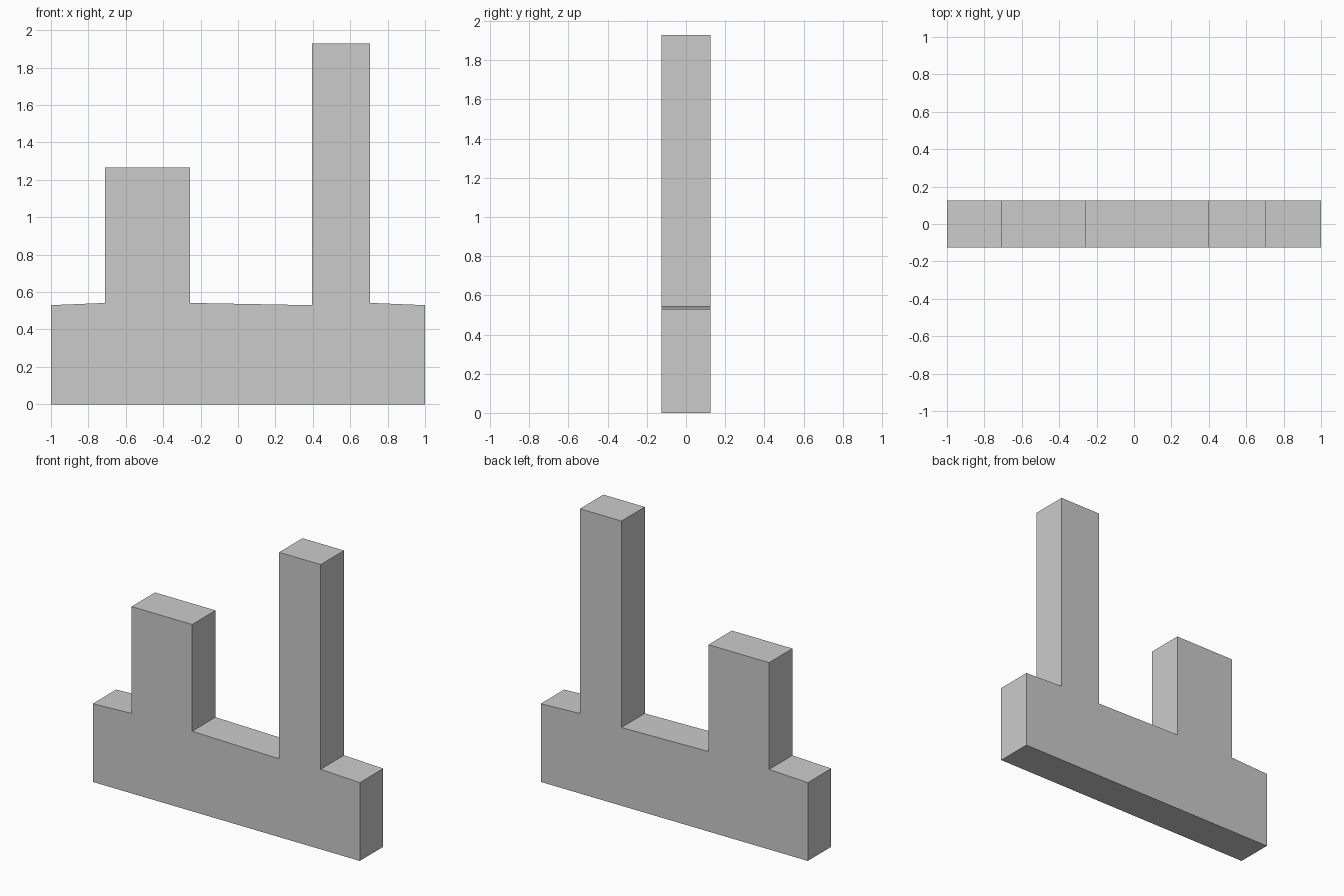
import bpy
import bmesh

if "Cube" in bpy.data.objects:
    bpy.data.objects.remove(bpy.data.objects["Cube"])

HALF_DEPTH = 0.125

# Front outline: low base with a wide short block and a narrow tall tower
outline = [
    (-1, 0), (1, 0), (1, 0.53), (0.707, 0.542),
    (0.707, 1.928), (0.396, 1.928), (0.396, 0.53), (0.385, 0.53),
    (-0.256, 0.542), (-0.256, 1.265), (-0.71, 1.265), (-0.71, 0.542),
    (-1, 0.53),
]

# Extrude the outline from front to back
bm = bmesh.new()
front = bm.faces.new([bm.verts.new((x, -HALF_DEPTH, z)) for x, z in outline])
back = bmesh.ops.extrude_face_region(bm, geom=[front], use_keep_orig=True)
verts = [v for v in back["geom"] if isinstance(v, bmesh.types.BMVert)]
bmesh.ops.translate(bm, verts=verts, vec=(0, 2 * HALF_DEPTH, 0))
bmesh.ops.recalc_face_normals(bm, faces=bm.faces)

mesh = bpy.data.meshes.new("two_tower_block")
bm.to_mesh(mesh)
bm.free()
bpy.context.collection.objects.link(bpy.data.objects.new("two_tower_block", mesh))
